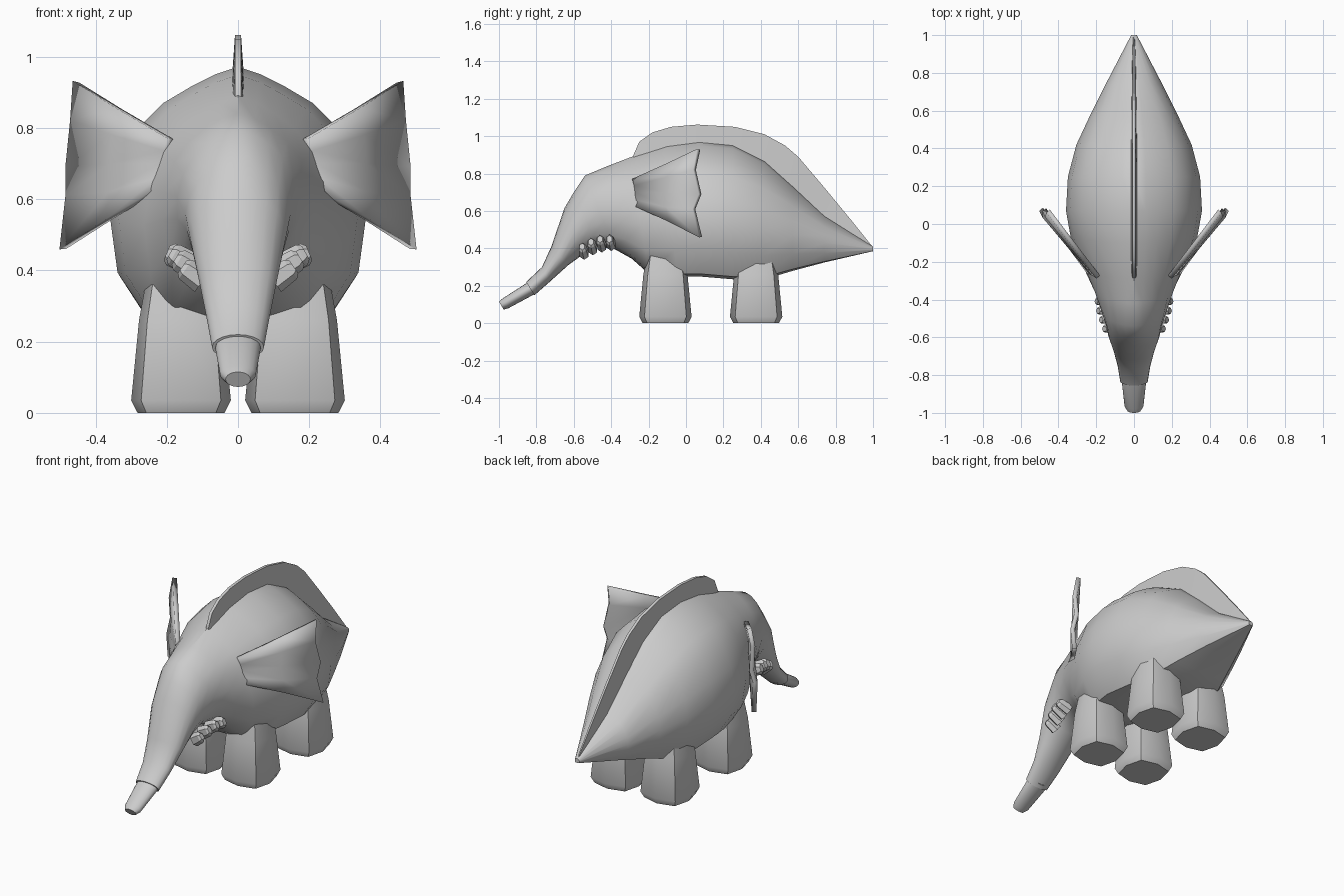
import bpy, bmesh, math
from mathutils import Vector

if "Cube" in bpy.data.objects:
    bpy.data.objects.remove(bpy.data.objects["Cube"])


def finish(name, bm, mirror=False, angle=35):
    bmesh.ops.recalc_face_normals(bm, faces=bm.faces)
    me = bpy.data.meshes.new(name)
    bm.to_mesh(me)
    bm.free()
    ob = bpy.data.objects.new(name, me)
    bpy.context.collection.objects.link(ob)
    if mirror:
        ob.modifiers.new("mirror", "MIRROR")
    bpy.ops.object.select_all(action="DESELECT")
    ob.select_set(True)
    bpy.context.view_layer.objects.active = ob
    bpy.ops.object.shade_smooth_by_angle(angle=math.radians(angle))
    return ob


def loft(name, rings, mirror=False, angle=35):
    bm = bmesh.new()
    rows = [[bm.verts.new(p) for p in r] for r in rings]
    n = len(rows[0])
    for a, b in zip(rows, rows[1:]):
        for i in range(n):
            j = (i + 1) % n
            bm.faces.new((a[i], a[j], b[j], b[i]))
    bm.faces.new(rows[0])
    bm.faces.new(rows[-1])
    return finish(name, bm, mirror, angle)


# half cross-sections (width fraction, height fraction): barrel belly and round trunk
BARREL = [(0, 1), (.18, .97), (.36, .925), (.58, .86), (.78, .76), (.94, .58),
          (1, .42), (.94, .2), (.7, .02), (.35, 0), (0, 0)]
ROUND = [(math.sin(i * math.pi / 10), .5 + .5 * math.cos(i * math.pi / 10)) for i in range(11)]


def section(ty, tz, by, bz, w, k):
    half = []
    for (u0, v0), (u1, v1) in zip(BARREL, ROUND):
        u, v = u0 + (u1 - u0) * k, v0 + (v1 - v0) * k
        half.append((u * w, by + (ty - by) * v, bz + (tz - bz) * v))
    return half + [(-x, y, z) for x, y, z in half[-2:0:-1]]


# body, head and trunk: top y, top z, bottom y, bottom z, half width, roundness
BODY = [(1, .41, 1, .385, .015, 0), (.74, .575, .74, .325, .15, 0),
        (.57, .735, .57, .28, .235, 0), (.42, .87, .42, .235, .305, 0),
        (.25, .955, .25, .235, .35, 0), (.07, .972, .07, .25, .36, 0),
        (-.1, .95, -.05, .25, .335, 0), (-.29, .89, -.2, .265, .265, .1),
        (-.42, .84, -.29, .345, .215, .3), (-.54, .79, -.38, .395, .175, .6),
        (-.6, .70, -.47, .41, .15, .8), (-.65, .615, -.54, .375, .135, 1),
        (-.72, .41, -.63, .31, .107, 1), (-.77, .30, -.73, .22, .087, 1),
        (-.855, .22, -.81, .15, .073, 1)]
loft("body", [section(*r) for r in BODY])

# trunk tip
TIP = [(-.82, .235, -.79, .165, .06, 1), (-.855, .213, -.82, .15, .064, 1),
       (-.98, .133, -.95, .08, .05, 1), (-1, .115, -.975, .073, .035, 1)]
loft("trunk_tip", [section(*r) for r in TIP])

# back crest: y, inner z, outer z, half thickness
CREST = [(-.285, .86, .89, .016), (-.25, .87, .97, .016), (-.18, .89, 1.02, .017),
         (-.08, .92, 1.05, .017), (.06, .94, 1.062, .017), (.26, .92, 1.05, .017),
         (.42, .84, 1.01, .016), (.53, .74, .95, .015), (.6, .67, .89, .014),
         (.74, .54, .725, .012), (.88, .46, .555, .01), (.998, .395, .408, .006)]
loft("back_crest", [[(-t, y, a), (t, y, a), (t * .5, y, b), (-t * .5, y, b)]
                    for y, a, b, t in CREST])

# ears: columns fan out from the head, outer edge is ragged
INNER = [(.19, -.28, .77), (.20, -.27, .735), (.21, -.265, .70), (.215, -.27, .66), (.22, -.28, .63)]
MID = [(.335, -.09, .855), (.345, -.10, .78), (.35, -.105, .70), (.355, -.10, .62), (.36, -.09, .545)]
OUTER = [(.455, .068, .93), (.462, .045, .82), (.475, .075, .69), (.475, .042, .61), (.492, .078, .46)]
bm = bmesh.new()
cols = [[bm.verts.new(p) for p in c] for c in (INNER, MID, OUTER)]
for a, b in zip(cols, cols[1:]):
    for i in range(4):
        bm.faces.new((a[i], a[i + 1], b[i + 1], b[i]))
ear = finish("ears", bm, angle=30)
solid = ear.modifiers.new("thickness", "SOLIDIFY")
solid.thickness, solid.offset = .025, 0
ear.modifiers.new("mirror", "MIRROR")

# legs: chamfered blocks with slightly bulging sides
PLAN = [(1, 0), (.8, .8), (0, 1), (-.8, .8), (-1, 0), (-.8, -.8), (0, -1), (.8, -.8)]
for name, cy in (("front_legs", -.11), ("rear_legs", .375)):
    loft(name, [[(.16 + (u * r), cy + v * r, z) for u, v in PLAN]
                for z, r in ((0, .122), (.035, .14), (.26, .118), (.36, .10))], True, 32)

# tooth row along each side of the mouth: y, base x, base z, tip x, tip z
TEETH = [(-.555, .10, .37, .157, .41), (-.508, .11, .395, .175, .435),
         (-.46, .12, .41, .19, .45), (-.41, .13, .42, .20, .45)]
for n, (y, x0, z0, x1, z1) in enumerate(TEETH, 1):
    a, b = Vector((x0, y + .01, z0)), Vector((x1, y, z1))
    d = (b - a).normalized()
    up = d.cross(Vector((0, 1, 0))).normalized()
    rings = []
    for p, s in ((a, .031), (b - d * .012, .027), (b, .018)):
        rings.append([p + up * s * math.cos(k * math.tau / 6) * 1.2
                      + Vector((0, 1, 0)) * s * .85 * math.sin(k * math.tau / 6) for k in range(6)])
    loft(f"mouth_teeth_{n}", rings, True, 25)
